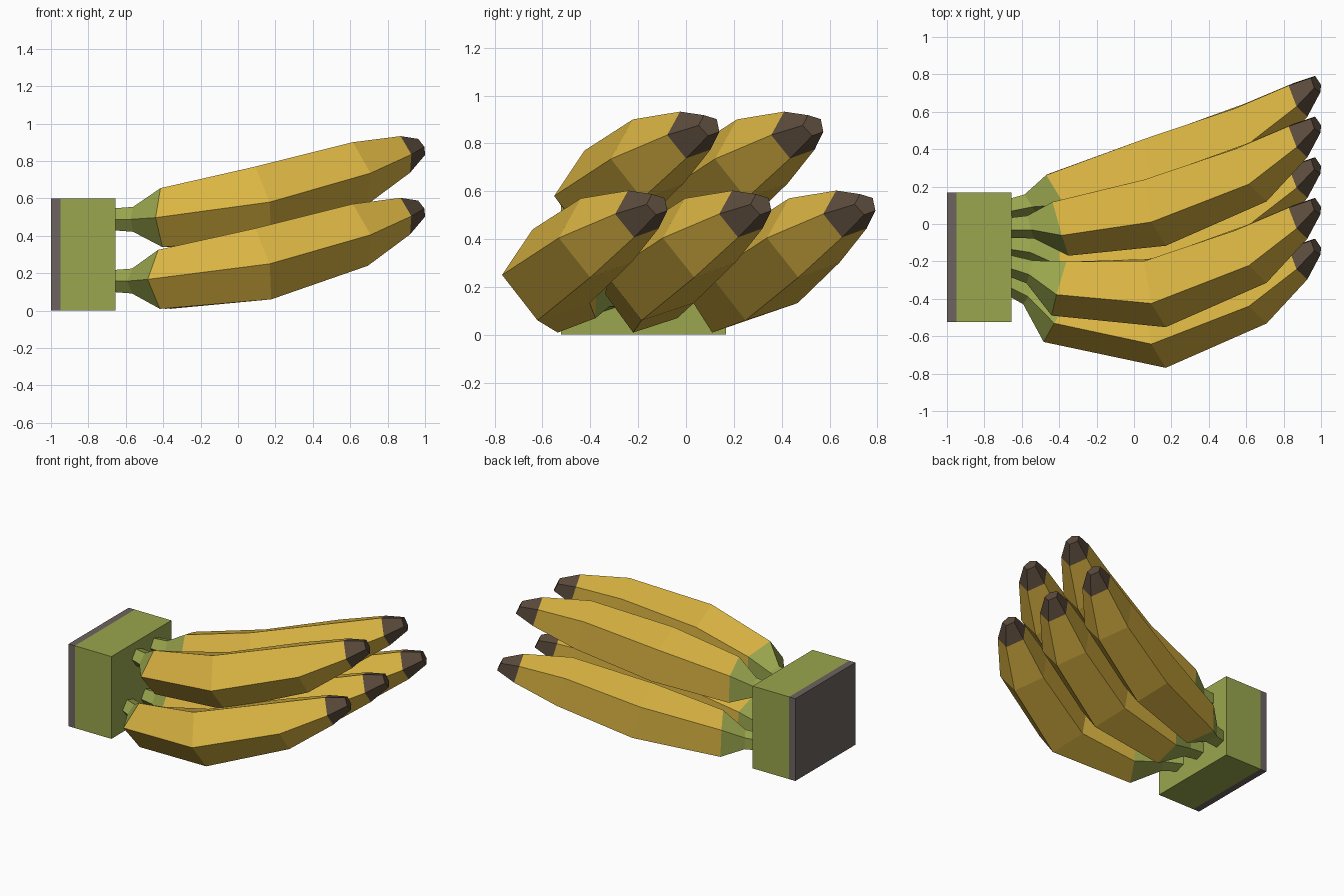
import bpy, bmesh, math
from mathutils import Vector

if "Cube" in bpy.data.objects:
    bpy.data.objects.remove(bpy.data.objects["Cube"])


def material(name, rgb):
    m = bpy.data.materials.new(name)
    m.diffuse_color = (*rgb, 1.0)
    m.use_nodes = True
    m.node_tree.nodes["Principled BSDF"].inputs["Base Color"].default_value = m.diffuse_color
    return m


YELLOW = material("banana_yellow", (0.70, 0.455, 0.055))
GREEN = material("stem_green", (0.32, 0.38, 0.075))
BROWN = material("tip_brown", (0.105, 0.07, 0.045))
GREY = material("cut_end_grey", (0.15, 0.125, 0.115))


def finish(name, bm, mats):
    bmesh.ops.recalc_face_normals(bm, faces=bm.faces)
    me = bpy.data.meshes.new(name)
    bm.to_mesh(me)
    bm.free()
    for m in mats:
        me.materials.append(m)
    ob = bpy.data.objects.new(name, me)
    bpy.context.collection.objects.link(ob)
    return ob


def box(name, lo, hi, mat):
    bm = bmesh.new()
    bmesh.ops.create_cube(bm, size=1)
    for v in bm.verts:
        v.co = Vector([lo[i] + (hi[i] - lo[i]) * (v.co[i] + 0.5) for i in range(3)])
    finish(name, bm, [mat])


def ring(bm, centre, radius, yaw, pitch):
    # Pentagon across the path direction, one corner pointing to the front
    y, p = math.radians(yaw), math.radians(pitch)
    n = Vector((math.cos(p) * math.cos(y), math.cos(p) * math.sin(y), math.sin(p)))
    side = Vector((-math.sin(y), math.cos(y), 0))
    up = n.cross(side)
    return [bm.verts.new(Vector(centre) + radius * (math.cos(a) * side + math.sin(a) * up))
            for a in (math.pi + i * math.tau / 5 for i in range(5))]


def banana(name, k):
    # Stems gather on the crown; bodies are evenly spaced, odd ones one row up
    dy, dz = 0.2175 * k, 0.33 * (k % 2)
    fan = -32 + 16 * k
    rings = [
        ((-0.68, -0.31 + 0.098 * k, 0.158), 0.060, fan, 0),
        ((-0.555, -0.37 + 0.12 * k, 0.158), 0.070, fan, 0),
        ((-0.395, -0.49 + 0.16 * k, 0.167), 0.166, fan, 2),
        ((0.12, -0.57 + dy, 0.25), 0.205, 14, 13),
        ((0.63, -0.37 + dy, 0.405), 0.18, 26, 15),
        ((0.88, -0.20 + dy, 0.505), 0.107, 26, 16),
        ((0.975, -0.12 + dy, 0.545), 0.050, 26, 25),
    ]
    bm = bmesh.new()
    loops = [ring(bm, (c[0], c[1], c[2] + dz), r, y, p) for c, r, y, p in rings]
    # Green stem, yellow body, brown tip
    for s in range(6):
        for i in range(5):
            j = (i + 1) % 5
            f = bm.faces.new((loops[s][i], loops[s][j], loops[s + 1][j], loops[s + 1][i]))
            f.material_index = 1 if s < 2 else (2 if s == 5 else 0)
    bm.faces.new(loops[0]).material_index = 1
    bm.faces.new(loops[-1]).material_index = 2
    finish(name, bm, [YELLOW, GREEN, BROWN])


# Crown block and its cut end
box("crown", (-0.95, -0.523, 0), (-0.655, 0.168, 0.6), GREEN)
box("crown_cut_end", (-1.0, -0.523, 0), (-0.95, 0.168, 0.6), GREY)

# Three lower and two upper bananas
for k in range(5):
    banana(f"banana_{'upper' if k % 2 else 'lower'}_{k // 2 + 1}", k)
